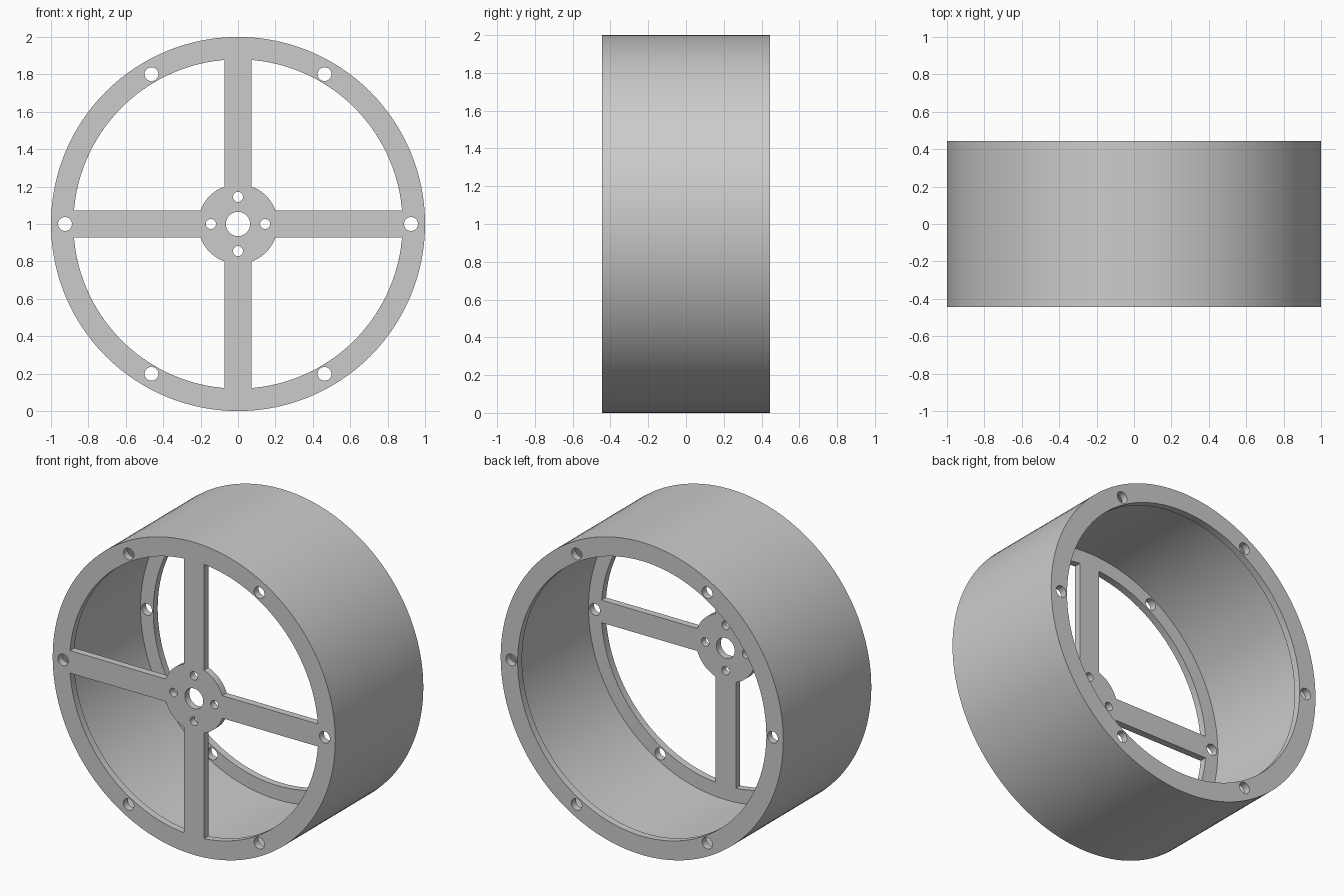
import bpy, bmesh
from math import sin, cos, asin, pi, radians
from mathutils import Matrix

cube = bpy.data.objects.get("Cube")
if cube:
    bpy.data.objects.remove(cube, do_unlink=True)

OUTER, INNER, WALL = 1.0, 0.88, 0.97     # radii of rim, opening, drum bore
HALF, PLATE = 0.445, 0.045               # half width, plate thickness
HUB, SPOKE = 0.213, 0.072                # hub radius, half spoke width

grey = bpy.data.materials.new("plain_grey")
grey.use_nodes = True
colour = (0.6, 0.6, 0.6, 1)
grey.diffuse_color = colour
grey.node_tree.nodes["Principled BSDF"].inputs["Base Color"].default_value = colour


def arc(r, a, b, n):
    return [(r * cos(a + (b - a) * i / n), r * sin(a + (b - a) * i / n)) for i in range(n + 1)]


def circle(r, n=128, cx=0, cy=0):
    return [(cx + x, cy + y) for x, y in arc(r, 0, 2 * pi, n)[:-1]]


def hole_ring(count, distance, r, n=32):
    return [circle(r, n, distance * cos(2 * pi * k / count), distance * sin(2 * pi * k / count))
            for k in range(count)]


def window(k):
    # opening between two neighbouring spokes
    o, h, q = asin(SPOKE / INNER), asin(SPOKE / HUB), k * pi / 2
    return arc(INNER, q + o, q + pi / 2 - o, 32) + arc(HUB, q + pi / 2 - h, q + h, 12)


def extruded(name, loops, front, back):
    # fill the outline with its holes, extrude it along y
    curve = bpy.data.curves.new(name, 'CURVE')
    curve.dimensions, curve.fill_mode = '2D', 'BOTH'
    curve.extrude = (back - front) / 2
    for loop in loops:
        spline = curve.splines.new('POLY')
        spline.points.add(len(loop) - 1)
        for point, (x, y) in zip(spline.points, loop):
            point.co = (x, y, 0, 1)
        spline.use_cyclic_u = True
    temp = bpy.data.objects.new(name + "_outline", curve)
    mesh = bpy.data.meshes.new_from_object(temp)
    bpy.data.objects.remove(temp)
    bpy.data.curves.remove(curve)
    mesh.name = name
    mesh.transform(Matrix.Translation((0, (front + back) / 2, OUTER)) @ Matrix.Rotation(pi / 2, 4, 'X'))
    bm = bmesh.new()
    bm.from_mesh(mesh)
    bmesh.ops.remove_doubles(bm, verts=bm.verts, dist=0.0001)
    bmesh.ops.recalc_face_normals(bm, faces=bm.faces)
    bm.to_mesh(mesh)
    bm.free()
    mesh.materials.clear()
    mesh.materials.append(grey)
    obj = bpy.data.objects.new(name, mesh)
    bpy.context.collection.objects.link(obj)
    bpy.ops.object.select_all(action='DESELECT')
    obj.select_set(True)
    bpy.context.view_layer.objects.active = obj
    bpy.ops.object.shade_smooth_by_angle(angle=radians(30))
    return obj


rim_holes = hole_ring(6, 0.925, 0.037)

# front plate: rim, four spokes and drilled hub
extruded("front_spoked_plate",
         [circle(OUTER), circle(0.065, 48)] + rim_holes + hole_ring(4, 0.145, 0.027, 24)
         + [window(k) for k in range(4)],
         -HALF, -HALF + PLATE)

# thin drum wall
extruded("drum_wall", [circle(OUTER), circle(WALL)], -HALF + PLATE, HALF - PLATE)

# drilled flange around the open back
extruded("back_flange", [circle(OUTER), circle(INNER)] + rim_holes, HALF - PLATE, HALF)
